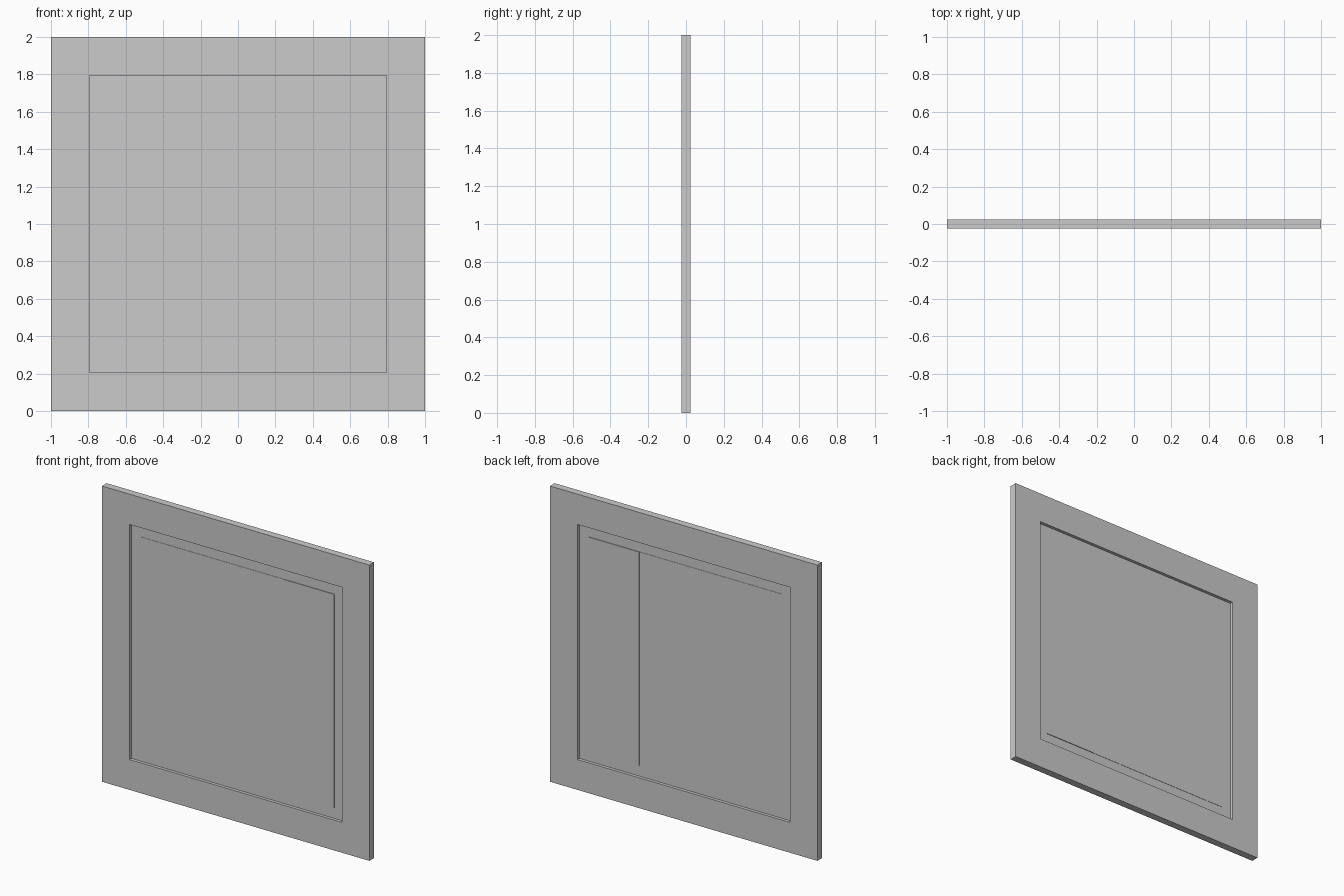
import bpy, bmesh

if "Cube" in bpy.data.objects:
    bpy.data.objects.remove(bpy.data.objects["Cube"])

CZ = 1.0          # height of the panel centre
OUT = 1.0         # half size of the frame
OPEN = 0.795      # half size of the opening
DEPTH = 0.025     # half thickness of the frame


def finish(name, bm):
    bmesh.ops.recalc_face_normals(bm, faces=bm.faces)
    me = bpy.data.meshes.new(name)
    bm.to_mesh(me)
    bm.free()
    ob = bpy.data.objects.new(name, me)
    bpy.context.collection.objects.link(ob)
    return ob


def box(name, x0, x1, half_depth, half_height):
    bm = bmesh.new()
    bmesh.ops.create_cube(bm, size=1)
    bmesh.ops.scale(bm, verts=bm.verts, vec=(x1 - x0, 2 * half_depth, 2 * half_height))
    bmesh.ops.translate(bm, verts=bm.verts, vec=((x0 + x1) / 2, 0, CZ))
    return finish(name, bm)


# Square frame: four loops (outer/inner, front/back) bridged into a closed ring
bm = bmesh.new()
loops = []
for half, y in ((OUT, -DEPTH), (OPEN, -DEPTH), (OPEN, DEPTH), (OUT, DEPTH)):
    loops.append([bm.verts.new((sx * half, y, CZ + sz * half))
                  for sx, sz in ((-1, -1), (1, -1), (1, 1), (-1, 1))])
for a, b in zip(loops, loops[1:] + loops[:1]):
    for i in range(4):
        j = (i + 1) % 4
        bm.faces.new((a[i], a[j], b[j], b[i]))
finish("frame", bm)

# Thin recessed sheet filling the opening
box("recessed_panel", -OPEN - 0.005, OPEN + 0.005, 0.004, OPEN + 0.005)

# Slightly raised centre field, showing on both sides
box("raised_field", -0.725, 0.725, 0.006, 0.722)

# Thicker strip along the right of the field
box("side_strip", 0.345, 0.725, 0.0085, 0.722)
